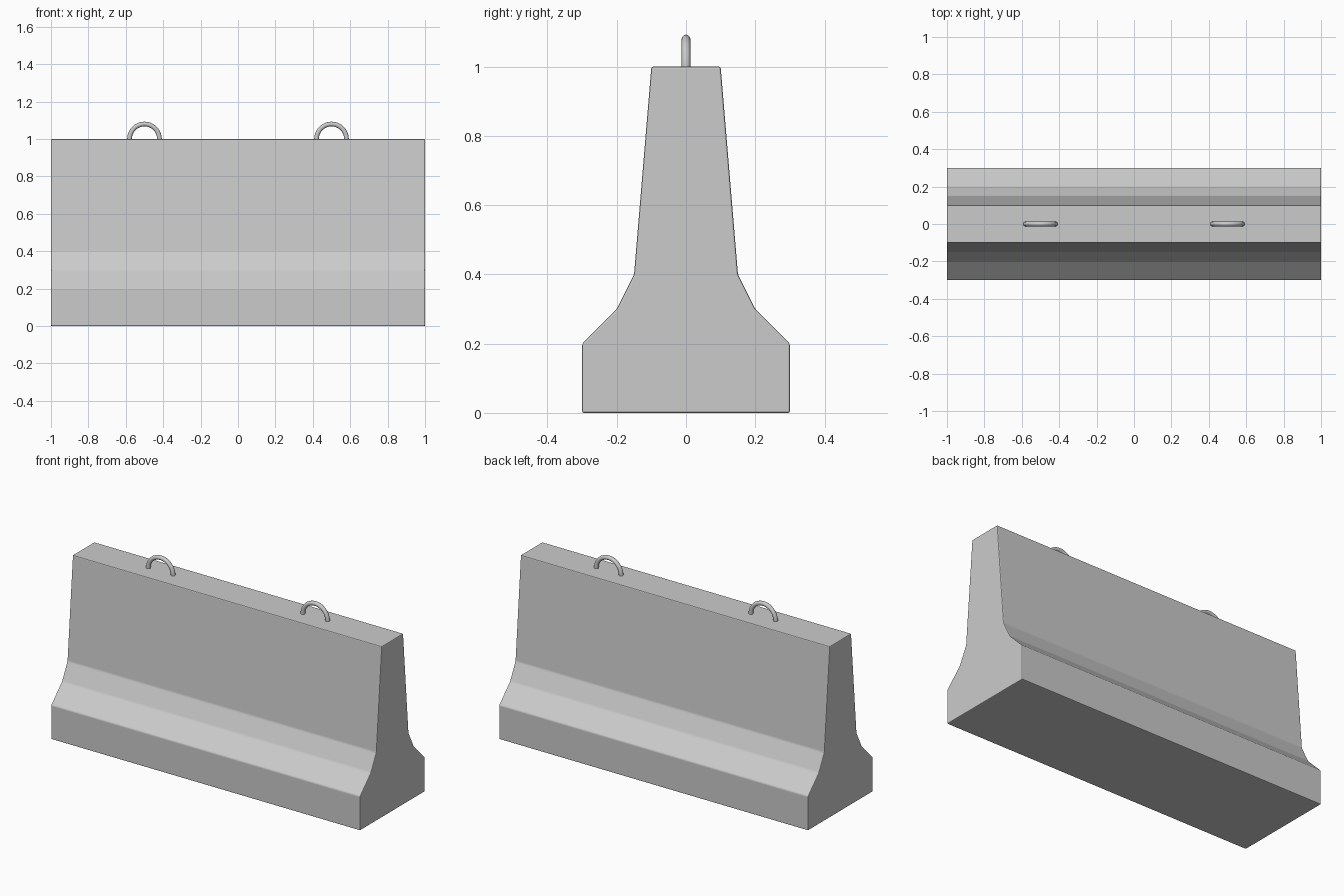
import bpy, bmesh, math

if "Cube" in bpy.data.objects:
    bpy.data.objects.remove(bpy.data.objects["Cube"])

# Barrier body: mirrored half profile extruded along x
half = [(0.3, 0), (0.3, 0.2), (0.2, 0.3), (0.15, 0.4), (0.1, 1.0)]
profile = half + [(-y, z) for y, z in reversed(half)]
bm = bmesh.new()
face = bm.faces.new([bm.verts.new((-1, y, z)) for y, z in profile])
ext = bmesh.ops.extrude_face_region(bm, geom=[face])
bmesh.ops.translate(bm, vec=(2, 0, 0),
                    verts=[g for g in ext["geom"] if isinstance(g, bmesh.types.BMVert)])
bmesh.ops.recalc_face_normals(bm, faces=bm.faces)
mesh = bpy.data.meshes.new("barrier_body")
bm.to_mesh(mesh)
bm.free()
body = bpy.data.objects.new("barrier_body", mesh)
bpy.context.collection.objects.link(body)
bevel = body.modifiers.new("soft_edges", "BEVEL")
bevel.width = 0.005
bevel.segments = 2
bevel.limit_method = "ANGLE"
bevel.angle_limit = math.radians(15)


# Lifting loops: round-bar half rings set into the top
def lifting_loop(name, x):
    curve = bpy.data.curves.new(name, "CURVE")
    curve.dimensions = "3D"
    curve.bevel_depth = 0.0125
    curve.bevel_resolution = 4
    curve.use_fill_caps = True
    n = 24
    spline = curve.splines.new("POLY")
    spline.points.add(n)
    for i, p in enumerate(spline.points):
        a = math.pi * i / n
        p.co = (0.08 * math.cos(a), 0, 0.08 * math.sin(a), 1)
        p.radius = 1
    spline.use_smooth = True
    obj = bpy.data.objects.new(name, curve)
    obj.location = (x, 0, 1.0)
    bpy.context.collection.objects.link(obj)


for side, x in (("left", -0.5), ("right", 0.5)):
    lifting_loop("lifting_loop_" + side, x)
